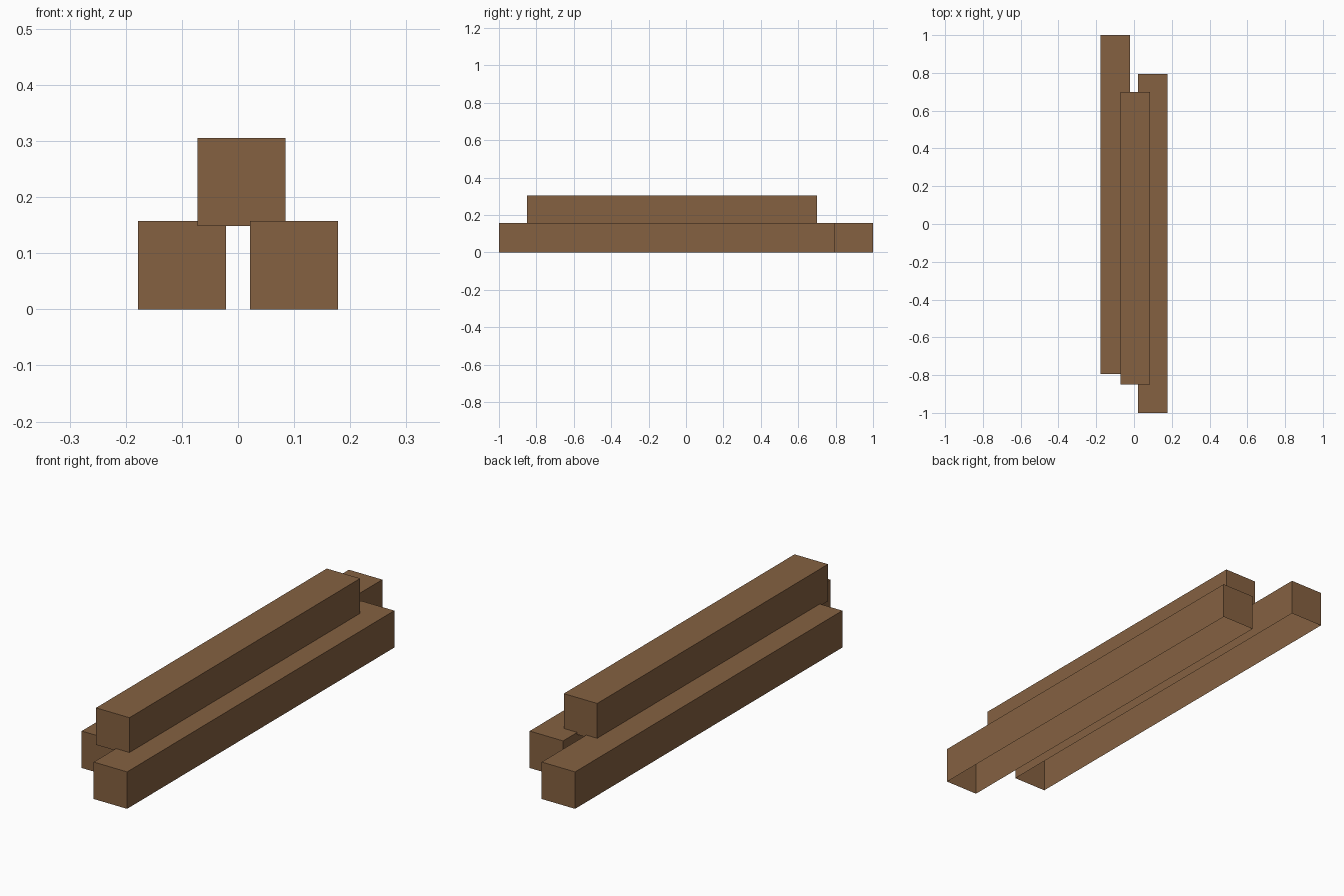
import bpy
import bmesh

cube = bpy.data.objects.get("Cube")
if cube:
    bpy.data.objects.remove(cube, do_unlink=True)

# Single wood colour
wood = bpy.data.materials.new("brown_wood")
wood.use_nodes = True
colour = (0.235, 0.12, 0.053, 1)
wood.diffuse_color = colour
wood.node_tree.nodes["Principled BSDF"].inputs["Base Color"].default_value = colour

SIDE = 0.157  # square section shared by all beams


def beam(name, x, y_front, y_back, z):
    """Square beam centred on x, resting at height z, open underneath."""
    bm = bmesh.new()
    bmesh.ops.create_cube(bm, size=1)
    underside = [f for f in bm.faces if f.normal.z < -0.5]
    bmesh.ops.delete(bm, geom=underside, context='FACES_ONLY')
    bmesh.ops.scale(bm, vec=(SIDE, y_back - y_front, SIDE), verts=bm.verts)
    mesh = bpy.data.meshes.new(name)
    bm.to_mesh(mesh)
    bm.free()
    mesh.materials.append(wood)
    obj = bpy.data.objects.new(name, mesh)
    obj.location = (x, (y_front + y_back) / 2, z + SIDE / 2)
    bpy.context.collection.objects.link(obj)


# Two staggered lower beams and one laid across the gap
beam("lower_beam_left", 0.1, -1, 0.795, 0)
beam("lower_beam_right", -0.1, -0.795, 1, 0)
beam("upper_beam", 0.006, -0.85, 0.7, 0.148)
